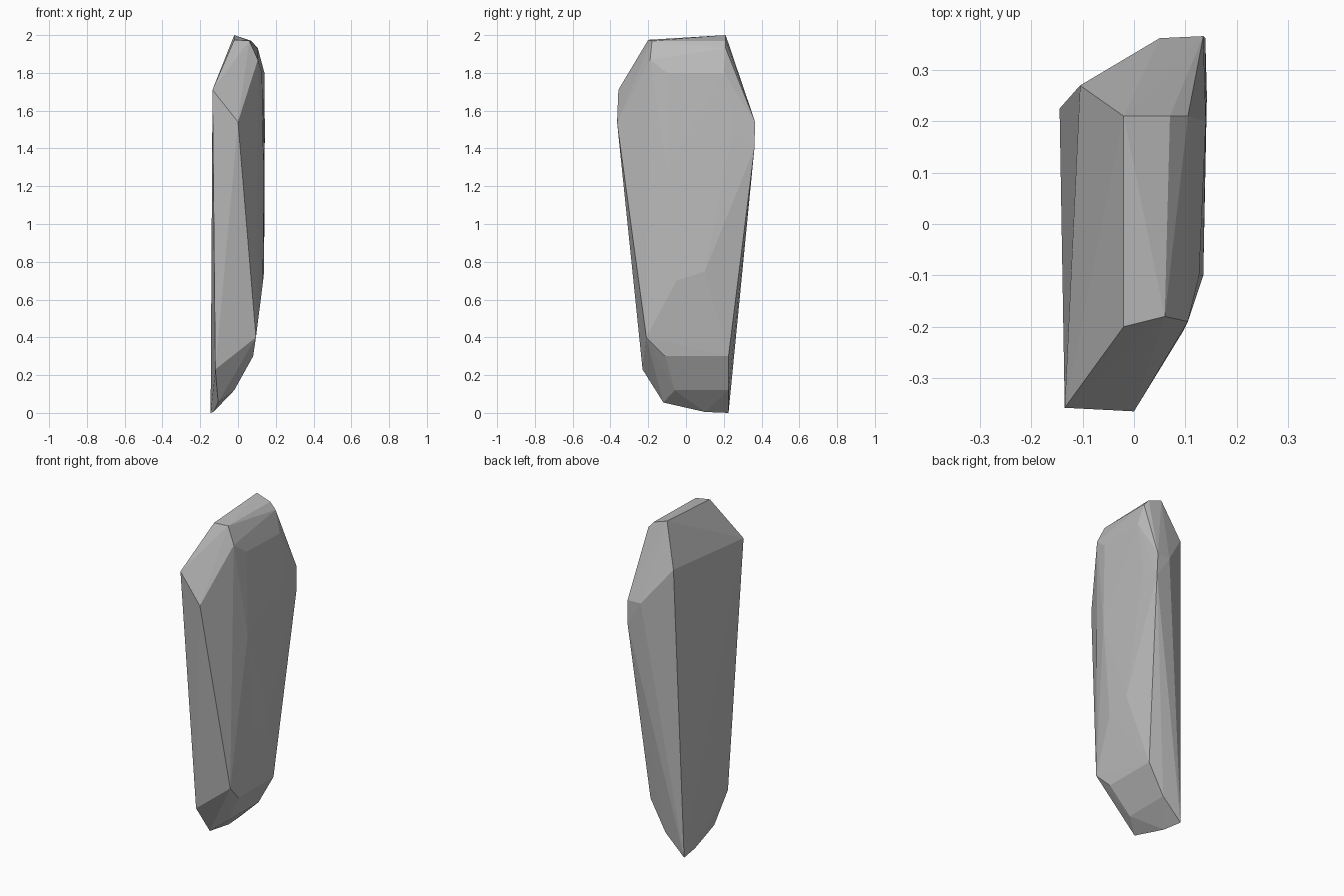
import bpy
import bmesh

cube = bpy.data.objects.get("Cube")
if cube:
    bpy.data.objects.remove(cube, do_unlink=True)

stone_grey = bpy.data.materials.new("stone_grey")
stone_grey.use_nodes = True
colour = (0.5, 0.5, 0.5, 1.0)
stone_grey.diffuse_color = colour
stone_grey.node_tree.nodes["Principled BSDF"].inputs["Base Color"].default_value = colour

# Chiselled corners of the slab, grouped by region
crown = [(-.02, .21, 2), (-.02, -.2, 1.975), (.06, -.18, 1.97),
         (.07, .21, 1.97), (.105, -.19, 1.87), (.105, .21, 1.93)]
shoulders = [(-.135, -.358, 1.71), (0, -.365, 1.54), (-.105, .27, 1.75),
             (.05, .362, 1.54), (.135, .366, 1.54), (.139, .362, 1.4)]
broad_side = [(.14, .2, 1.8), (.127, -.1, 1.8), (.135, -.1, 1.3),
              (.142, .25, 1.5), (.138, .1, .75), (.133, -.05, .7)]
foot = [(.095, -.21, .4), (-.12, -.23, .23), (.08, -.11, .3), (.08, .225, .3),
        (-.02, -.06, .12), (-.02, .225, .12), (-.105, -.12, .055),
        (-.13, .1, .005), (-.145, .225, 0)]

# Wrap the corners in a faceted convex shell
bm = bmesh.new()
for corner in crown + shoulders + broad_side + foot:
    bm.verts.new(corner)
bmesh.ops.convex_hull(bm, input=bm.verts)
loose = [v for v in bm.verts if not v.link_faces]
bmesh.ops.delete(bm, geom=loose, context='VERTS')
bmesh.ops.recalc_face_normals(bm, faces=bm.faces)

mesh = bpy.data.meshes.new("rock_slab")
bm.to_mesh(mesh)
bm.free()
mesh.materials.append(stone_grey)
rock = bpy.data.objects.new("rock_slab", mesh)
bpy.context.collection.objects.link(rock)
